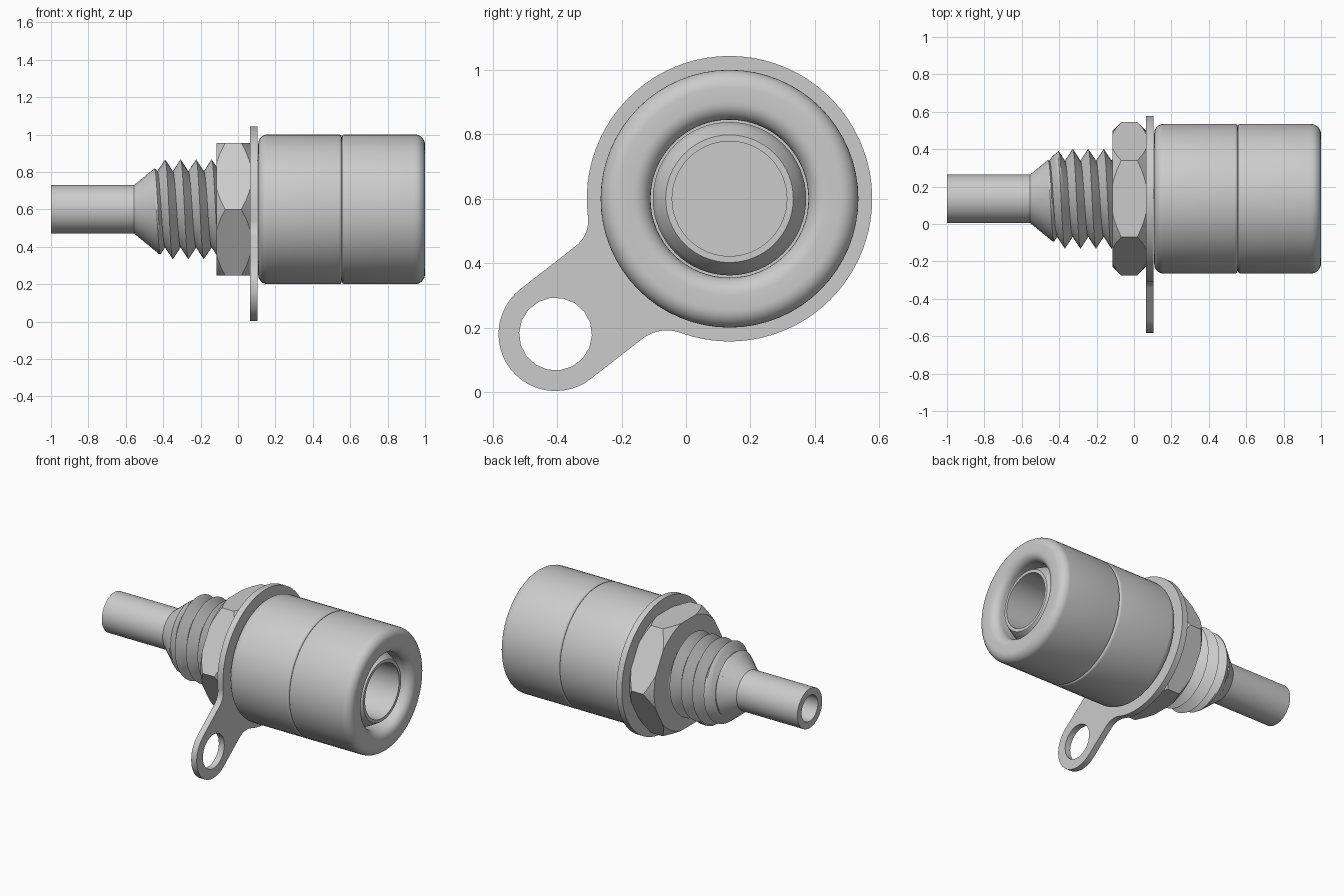
import bpy, bmesh
from math import sin, cos, pi, sqrt, atan2, radians, floor
from mathutils import Vector

CY, CZ = 0.135, 0.6          # long axis of the socket, parallel to x

if "Cube" in bpy.data.objects:
    bpy.data.objects.remove(bpy.data.objects["Cube"])

grey = bpy.data.materials.new("plain_grey")
grey.use_nodes = True
grey.diffuse_color = (0.6, 0.6, 0.6, 1)
grey.node_tree.nodes["Principled BSDF"].inputs["Base Color"].default_value = (0.6, 0.6, 0.6, 1)


def finish(name, bm, smooth=30):
    bmesh.ops.remove_doubles(bm, verts=bm.verts, dist=1e-5)
    bmesh.ops.recalc_face_normals(bm, faces=bm.faces)
    mesh = bpy.data.meshes.new(name)
    bm.to_mesh(mesh)
    bm.free()
    mesh.materials.append(grey)
    ob = bpy.data.objects.new(name, mesh)
    bpy.context.collection.objects.link(ob)
    if smooth:
        bpy.ops.object.select_all(action='DESELECT')
        ob.select_set(True)
        bpy.context.view_layer.objects.active = ob
        bpy.ops.object.shade_smooth_by_angle(angle=radians(smooth))
    return ob


def polar(x, r, a):
    return Vector((x, CY - r * sin(a), CZ + r * cos(a)))


def lathe(name, profile, sides=64, smooth=30):
    """Revolve (x, radius) points around the socket axis."""
    bm = bmesh.new()
    rings = [[bm.verts.new(polar(x, r, 2 * pi * i / sides)) for i in range(sides)]
             for x, r in profile]
    for a, b in zip(rings, rings[1:]):
        for i in range(sides):
            j = (i + 1) % sides
            bm.faces.new((a[i], a[j], b[j], b[i]))
    for ring, (x, r) in ((rings[0], profile[0]), (rings[-1], profile[-1])):
        bm.faces.new(ring)
    return finish(name, bm, smooth)


def arc(cx, cy, r, start, end, n=8):
    """Arc points, angles in degrees."""
    return [(cx + r * cos(radians(start + (end - start) * i / n)),
             cy + r * sin(radians(start + (end - start) * i / n))) for i in range(n + 1)]


# Body: fixed rear sleeve and front cap with a rounded mouth
lathe("rear_sleeve", [(0.108, 0.2)] + arc(0.158, 0.35, 0.05, 180, 90)
      + arc(0.54, 0.385, 0.015, 90, 0, 4) + [(0.555, 0.2)])
lathe("front_cap", [(0.555, 0.2)] + arc(0.57, 0.385, 0.015, 180, 90, 4)
      + arc(0.945, 0.345, 0.055, 90, 0) + arc(0.945, 0.3, 0.055, 0, -90)
      + [(0.6, 0.245), (0.6, 0.2)])

# Inner contact tube with chamfered tip and blind bore
lathe("contact_tube", [(0.56, 0.238), (0.89, 0.238), (0.915, 0.225), (0.955, 0.202),
                       (0.96, 0.198), (0.96, 0.178), (0.4, 0.178)])

# Rear solder tube, blind bore, and the cone that meets the thread
SLOPE, CONE_X, TUBE_R = 0.82, -0.555, 0.13
lathe("solder_tube", [(-0.7, 0.085), (-1, 0.085), (-1, TUBE_R), (CONE_X, TUBE_R),
                      (-0.47, 0.1995), (-0.4, 0.19), (0.1, 0.19)])

# Helical thread, trimmed by the cone at its start
PITCH, ROOT, CREST, STEPS, SIDES = 0.083, 0.203, 0.267, 10, 48
bm = bmesh.new()


def thread_point(k, i):
    x = -0.39 + PITCH * (k / STEPS + i / SIDES)
    t = k / STEPS - floor(k / STEPS)
    depth = min(1, max(0, abs(2 * t - 1)))
    r = ROOT + (CREST - ROOT) * depth
    cone = TUBE_R + SLOPE * (x - CONE_X)
    return polar(x, max(0.12, min(r, cone)), 2 * pi * i / SIDES)


for k in range(-2 * STEPS, 5 * STEPS):
    for i in range(SIDES):
        bm.faces.new([bm.verts.new(thread_point(*p)) for p in
                      ((k, i), (k, i + 1), (k + 1, i + 1), (k + 1, i))])
finish("screw_thread", bm, 25)

# Hexagonal nut: prism trimmed by a double chamfer
x0, x1, cham = -0.115, 0.065, 0.05
bm = bmesh.new()
ends = [[bm.verts.new(polar(x, 0.41, pi / 2 + i * pi / 3)) for i in range(6)] for x in (x0, x1)]
for ring in ends:
    bm.faces.new(ring)
for i in range(6):
    j = (i + 1) % 6
    bm.faces.new((ends[0][i], ends[0][j], ends[1][j], ends[1][i]))
nut = finish("hex_nut", bm, 0)
cutter = lathe("nut_chamfer_cutter", [(x0 - 0.01, 0.353), (x0 + cham, 0.413),
                                      (x1 - cham, 0.413), (x1 + 0.01, 0.353)], 48, 0)
cutter.hide_render = True
mod = nut.modifiers.new("chamfer", 'BOOLEAN')
mod.operation, mod.object, mod.solver = 'INTERSECT', cutter, 'EXACT'
bpy.ops.object.select_all(action='DESELECT')
nut.select_set(True)
bpy.context.view_layer.objects.active = nut
bpy.ops.object.modifier_apply(modifier=mod.name)
bpy.data.objects.remove(cutter)
bpy.ops.object.shade_smooth_by_angle(angle=radians(15))

# Solder lug: big ring and small eyelet joined by a filleted neck
EYE, EYE_R, RING_R = Vector((-0.405, 0.18)), 0.177, 0.443
axis = Vector((CY, CZ)) - EYE
D = axis.length
axis.normalize()


def fillet(f):
    """Centre along the neck and contact angle on the big ring, in degrees."""
    run = sqrt((RING_R + f) ** 2 - (EYE_R + f) ** 2)
    return D - run, 180 * atan2(EYE_R + f, run) / pi


up, low = 0.1, 0.125
(u1, a1), (u2, a2) = fillet(up), fillet(low)
outline = (arc(0, 0, EYE_R, 90, 270, 24)
           + arc(u2, -EYE_R - low, low, 90, 90 - (90 - a2), 8)
           + arc(D, 0, RING_R, -180 + a2, 180 - a1, 64)[1:]
           + arc(u1, EYE_R + up, up, -a1, -90, 8)[1:])
hole = arc(0, 0, 0.113, 0, 360, 18)[:-1]
bm = bmesh.new()
edges = []
for loop in (outline, hole):
    vs = []
    for u, v in loop:
        vs.append(bm.verts.new((0.065, EYE.x + axis.x * u - axis.y * v,
                                EYE.y + axis.y * u + axis.x * v)))
    edges += [bm.edges.new((a, b)) for a, b in zip(vs, vs[1:] + vs[:1])]
bmesh.ops.triangle_fill(bm, edges=edges, use_beauty=True)
top = bmesh.ops.extrude_face_region(bm, geom=bm.faces[:], use_keep_orig=True)["geom"]
bmesh.ops.translate(bm, vec=(0.04, 0, 0),
                    verts=[g for g in top if isinstance(g, bmesh.types.BMVert)])
finish("solder_lug", bm)
